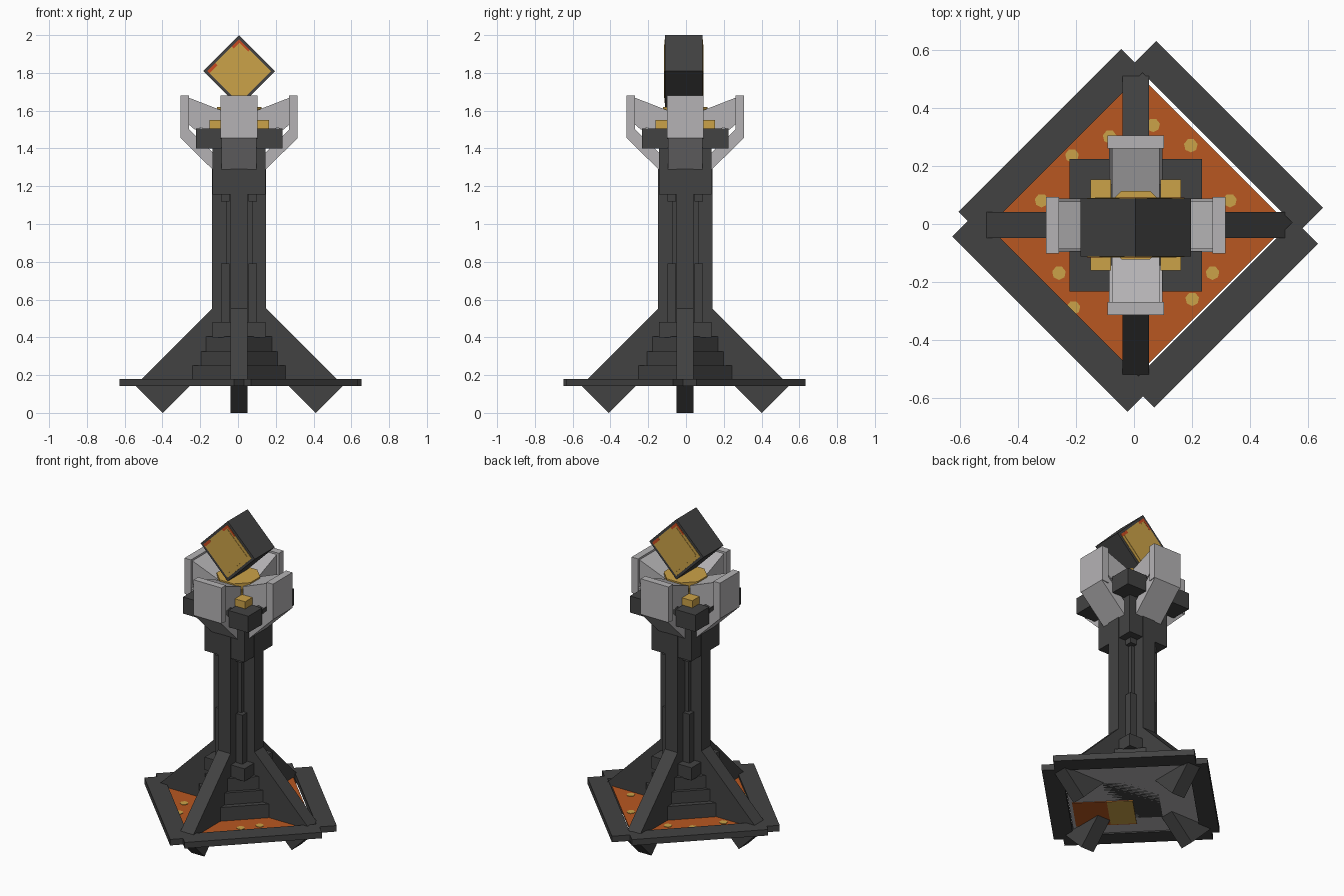
import bpy, bmesh, math
from mathutils import Matrix, Vector

if "Cube" in bpy.data.objects:
    bpy.data.objects.remove(bpy.data.objects["Cube"])


def material(name, rgb):
    m = bpy.data.materials.new(name)
    m.use_nodes = True
    m.diffuse_color = (*rgb, 1)
    bsdf = m.node_tree.nodes["Principled BSDF"]
    bsdf.inputs["Base Color"].default_value = (*rgb, 1)
    bsdf.inputs["Roughness"].default_value = 0.8
    return m


DARK = material("dark stone", (0.055, 0.055, 0.055))
GREY = material("light grey", (0.46, 0.45, 0.46))
GOLD = material("gold", (0.60, 0.36, 0.065))
LAVA = material("lava orange", (0.48, 0.095, 0.015))
RED = material("red orange", (0.58, 0.07, 0.015))
CENTRE = Matrix.Translation((0.006, -0.004, 0))


def finish(name, bm, mat, matrix=None):
    bm.transform(CENTRE @ (matrix or Matrix()))
    bmesh.ops.recalc_face_normals(bm, faces=bm.faces)
    me = bpy.data.meshes.new(name)
    bm.to_mesh(me)
    bm.free()
    me.materials.append(mat)
    ob = bpy.data.objects.new(name, me)
    bpy.context.collection.objects.link(ob)
    return ob


def box(name, lo, hi, mat, matrix=None):
    lo, hi = Vector(lo), Vector(hi)
    bm = bmesh.new()
    bmesh.ops.create_cube(bm, size=1)
    bm.transform(Matrix.Translation((lo + hi) / 2) @ Matrix.Diagonal((*(hi - lo), 1)))
    return finish(name, bm, mat, matrix)


def slab(name, profile, width, mat, matrix=None):
    """Profile of (radius, z) points given thickness across y."""
    bm = bmesh.new()
    face = bm.faces.new([bm.verts.new((r, -width / 2, z)) for r, z in profile])
    out = bmesh.ops.extrude_face_region(bm, geom=[face])
    verts = [v for v in out["geom"] if isinstance(v, bmesh.types.BMVert)]
    bmesh.ops.translate(bm, verts=verts, vec=(0, width, 0))
    return finish(name, bm, mat, matrix)


def cone(name, r1, r2, z1, z2, sides, mat, x=0, y=0):
    bm = bmesh.new()
    bmesh.ops.create_cone(bm, cap_ends=True, segments=sides, radius1=r1, radius2=r2, depth=z2 - z1)
    return finish(name, bm, mat,
                  Matrix.Translation((x, y, (z1 + z2) / 2)) @ Matrix.Rotation(math.pi / sides, 4, 'Z'))


def turn(degrees):
    return Matrix.Rotation(math.radians(degrees), 4, 'Z')


# Diamond base frame: inner edge, outer edge and both ends of each beam
beams = [(45, 0.388, 0.50, -0.415, 0.40), (135, 0.355, 0.465, -0.395, 0.40),
         (225, 0.362, 0.475, -0.42, 0.435), (315, 0.375, 0.49, -0.40, 0.40)]
for a, r0, r1, t0, t1 in beams:
    box("base_frame_beam", (r0, t0, 0.142), (r1, t1, 0.18), DARK, turn(a))

# Lava pool with a grey underside, an exposed patch and floating crusts
box("lava_pool", (-0.365, -0.37, 0.157), (0.375, 0.37, 0.163), LAVA, turn(45))
box("pool_underside", (-0.365, -0.37, 0.150), (0.375, 0.37, 0.157), GREY, turn(45))
box("underside_lava_patch", (0, -0.27, 0.147), (0.35, 0, 0.150), LAVA, turn(-45))
box("underside_gold_patch", (0, -0.26, 0.145), (0.15, 0, 0.147), GOLD, turn(-45))
for x, y in [(-0.325, 0.085), (-0.22, 0.24), (0.06, 0.345), (0.19, 0.275), (0.325, 0.085),
             (0.265, -0.165), (0.195, -0.255), (-0.265, -0.165), (-0.215, -0.285), (-0.09, 0.305)]:
    cone("lava_crust", 0.024, 0.024, 0.163, 0.166, 7, GOLD, x, y)

# Stepped plinth: crossed diagonal slabs
for reach, half, z0, z1 in [(0.206, 0.155, 0.15, 0.25), (0.175, 0.137, 0.25, 0.325),
                            (0.155, 0.115, 0.325, 0.405)]:
    for a in (45, 135):
        box("plinth_step", (-reach, -half, z0), (reach, half, z1), DARK, turn(a))

# Column core
box("column_core", (-0.07, -0.07, 0.40), (0.07, 0.07, 1.52), DARK)

# Buttress, column rib and claw on each of four sides
for a in (0, 90, 180, 270):
    m = turn(a)
    slab("buttress_foot", [(0.405, 0), (0.55, 0.145), (0.10, 0.595), (-0.045, 0.45)], 0.09, DARK, m)
    box("column_rib", (0, -0.045, 0.40), (0.143, 0.045, 1.30), DARK, m)
    slab("claw_strut", [(0.137, 1.285), (0.31, 1.455), (0.265, 1.50), (0.085, 1.325)], 0.185, GREY, m)
    slab("claw_plate", [(0.265, 1.45), (0.31, 1.455), (0.31, 1.68), (0.265, 1.68)], 0.195, GREY, m)
    slab("claw_palm", [(0.27, 1.67), (0.09, 1.60), (0.09, 1.44), (0.20, 1.51), (0.235, 1.50),
                       (0.27, 1.53)], 0.165, GREY, m)

    # Corner pieces between the ribs, listed as inner edge, outer edge, bottom, top
    for name, i, o, z0, z1, mat in [
            ("corner_foot_block", 0.04, 0.14, 0.40, 0.48, DARK),
            ("corner_pillar", 0.05, 0.095, 0.48, 0.79, DARK),
            ("corner_drop", 0.05, 0.095, 1.12, 1.16, DARK),
            ("corner_bracket", 0.04, 0.14, 1.155, 1.42, DARK),
            ("corner_block", 0.09, 0.229, 1.40, 1.505, DARK),
            ("corner_gold_cube", 0.085, 0.157, 1.505, 1.55, GOLD)]:
        box(name, (i, i, z0), (o, o, z1), mat, m)

# Golden bowl under the head
cone("bowl_stem", 0.07, 0.125, 1.50, 1.585, 8, GOLD)
cone("bowl_rim", 0.128, 0.128, 1.585, 1.62, 8, GOLD)

# Head: cube balanced on its edge, with matching panels at front and back
tilt = Matrix.Translation((0, -0.008, 1.8095)) @ Matrix.Rotation(math.radians(45), 4, 'Y')
box("head_block", (-0.1345, -0.1, -0.1345), (0.1345, 0.1, 0.1345), DARK, tilt)
for a in (0, 180):
    m = Matrix.Translation((0, -0.008, 1.8095)) @ turn(a) @ Matrix.Rotation(math.radians(45), 4, 'Y')
    box("head_gold_panel", (-0.119, -0.102, -0.119), (0.119, -0.1, 0.119), GOLD, m)
    box("head_inner_panel", (-0.1, -0.104, -0.1), (0.1, -0.102, 0.1), GOLD, m)
    # Glowing strips near the left and top corners
    box("head_glow_strip_left", (-0.119, -0.103, -0.119), (-0.102, -0.102, -0.06), RED, m)
    box("head_glow_strip_top", (-0.119, -0.103, 0.065), (-0.104, -0.102, 0.119), RED, m)
    box("head_glow_strip_side", (-0.04, -0.103, 0.107), (-0.119, -0.102, 0.119), RED, m)
